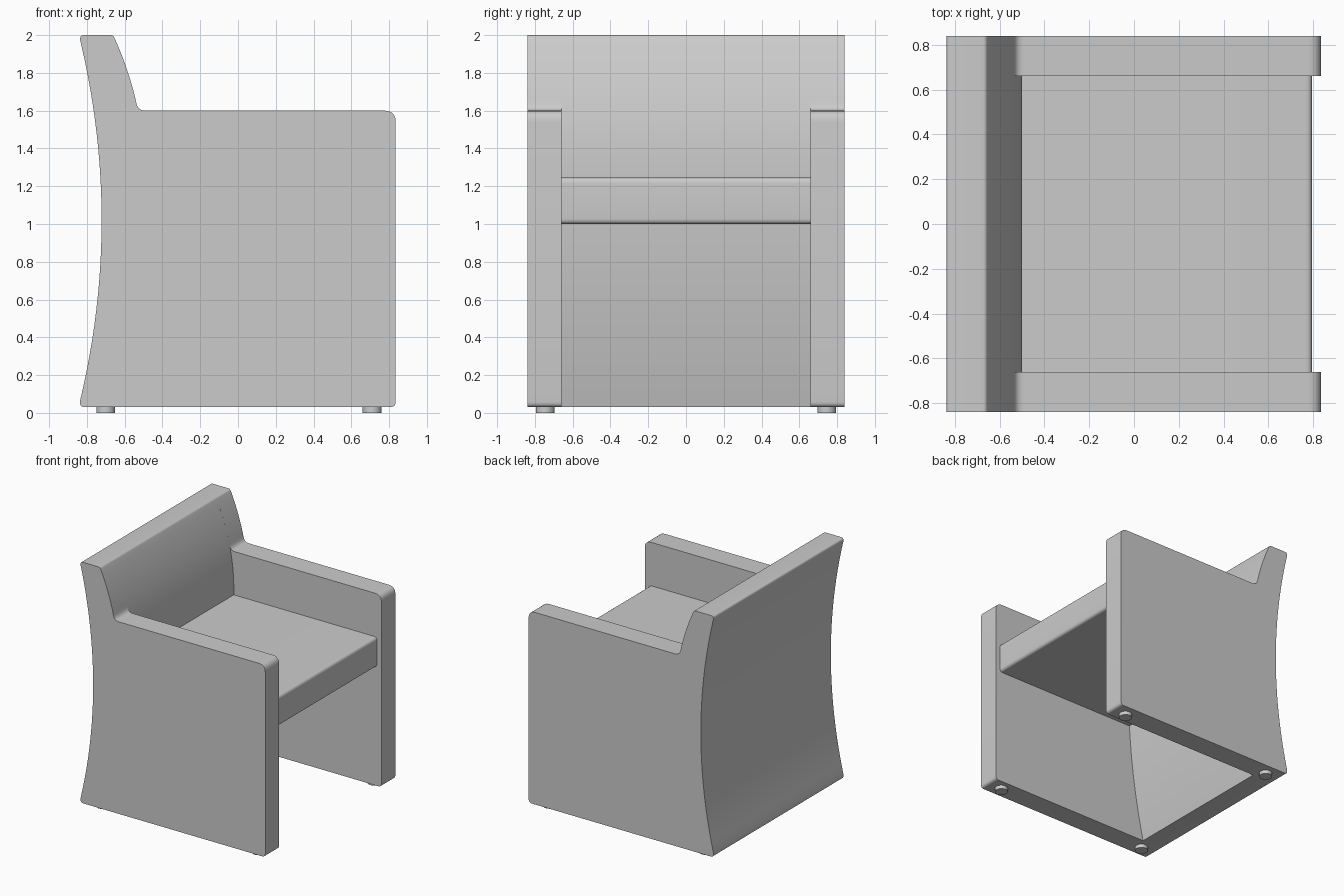
import bpy
import bmesh
from math import radians, sin, cos, pi
from mathutils import Vector

cube = bpy.data.objects.get("Cube")
if cube:
    bpy.data.objects.remove(cube, do_unlink=True)

HALF_WIDTH, INNER = 0.84, 0.66
FLOOR_GAP = 0.03

mat = bpy.data.materials.new("light grey")
mat.use_nodes = True
GREY = (0.6, 0.6, 0.6, 1)
mat.diffuse_color = GREY
mat.node_tree.nodes["Principled BSDF"].inputs["Base Color"].default_value = GREY


def finish(obj):
    obj.data.materials.append(mat)
    bpy.ops.object.select_all(action="DESELECT")
    bpy.context.view_layer.objects.active = obj
    obj.select_set(True)
    bpy.ops.object.shade_smooth_by_angle(angle=radians(35))


def fillet(prev, corner, nxt, radius, steps=6):
    """Round one corner of a profile with a quadratic curve."""
    c = Vector(corner)
    a = c + (Vector(prev) - c).normalized() * radius
    b = c + (Vector(nxt) - c).normalized() * radius
    return [tuple(a * (1 - t) ** 2 + c * 2 * t * (1 - t) + b * t * t)
            for t in (i / steps for i in range(steps + 1))]


def round_profile(points):
    """Points are (x, z, corner radius)."""
    out = []
    for i, (x, z, r) in enumerate(points):
        if r:
            out += fillet(points[i - 1][:2], (x, z),
                          points[(i + 1) % len(points)][:2], r)
        else:
            out.append((x, z))
    return out


def extrude(name, profile, y0, y1):
    """Extrude an x-z profile across the width."""
    bm = bmesh.new()
    face = bm.faces.new([bm.verts.new((x, y0, z)) for x, z in profile])
    res = bmesh.ops.extrude_face_region(bm, geom=[face])
    moved = [v for v in res["geom"] if isinstance(v, bmesh.types.BMVert)]
    bmesh.ops.translate(bm, verts=moved, vec=(0, y1 - y0, 0))
    bmesh.ops.recalc_face_normals(bm, faces=bm.faces)
    mesh = bpy.data.meshes.new(name)
    bm.to_mesh(mesh)
    bm.free()
    obj = bpy.data.objects.new(name, mesh)
    bpy.context.collection.objects.link(obj)
    finish(obj)


def rear_x(z):
    """Concave rear surface."""
    return -0.722 - 0.125 * (z - 1.02) ** 2


def front_x(z):
    """Front surface of the backrest, above and below the seat."""
    if z > 1.3:
        return -0.5 - 0.327 * (z - 1.3) ** 2
    return -0.5 - 0.09 * (z - 1.3) ** 2


def samples(a, b, n):
    return [a + (b - a) * i / n for i in range(n + 1)]


# Shared rear curve, running up from the floor to the top edge
rear = [(rear_x(z), z, 0) for z in samples(0.07, 1.95, 24)]
top = [(rear_x(2.0), 2.0, 0.03), (front_x(2.0), 2.0, 0.015)]
heel = [(rear_x(0.03) + 0.005, FLOOR_GAP, 0.03)]

# Side panels with armrests
arm_front = [(front_x(z), z, 0) for z in samples(1.95, 1.67, 8)]
side = round_profile(heel + rear + top + arm_front + [
    (front_x(1.6), 1.6, 0.04), (0.835, 1.6, 0.06), (0.835, FLOOR_GAP, 0.03)])
extrude("left_side_panel", side, INNER, HALF_WIDTH)
extrude("right_side_panel", side, -HALF_WIDTH, -INNER)

# Backrest between the side panels
back_front = [(front_x(z), z, 0) for z in samples(1.95, FLOOR_GAP, 28)]
extrude("backrest", round_profile(heel + rear + top + back_front), -INNER, INNER)

# Seat
extrude("seat", round_profile([
    (-0.52, 1.0, 0), (-0.52, 1.245, 0),
    (0.795, 1.245, 0.03), (0.795, 1.0, 0.03)]), -INNER, INNER)

# Feet
for x, end in ((-0.7, "back"), (0.71, "front")):
    for y, hand in ((0.745, "left"), (-0.745, "right")):
        bpy.ops.mesh.primitive_cylinder_add(
            vertices=24, radius=0.05, depth=0.04, location=(x, y, 0.02))
        foot = bpy.context.object
        foot.name = f"{end}_{hand}_foot"
        finish(foot)
